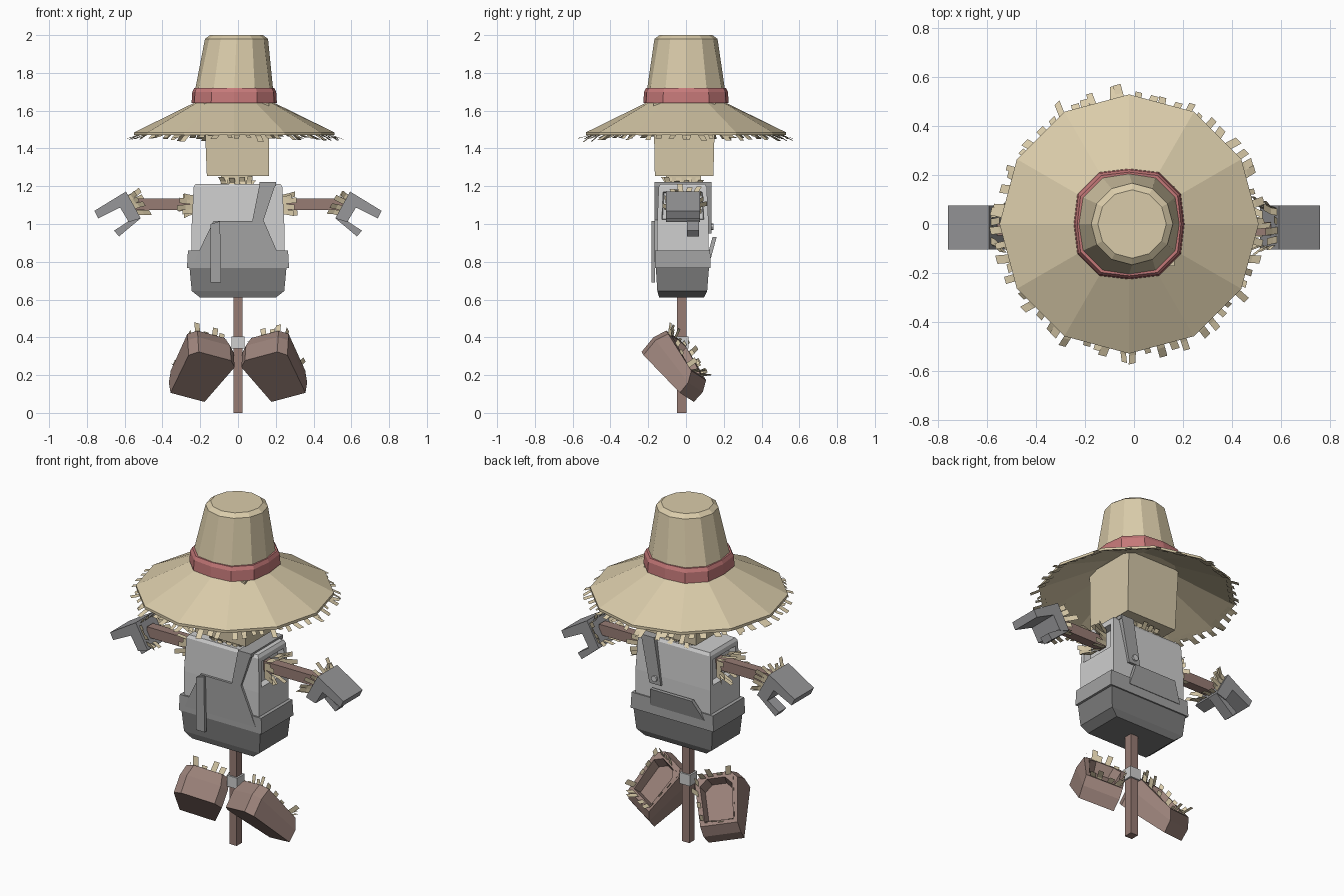
import bpy, bmesh, math, random
from mathutils import Vector as V

if "Cube" in bpy.data.objects:
    bpy.data.objects.remove(bpy.data.objects["Cube"])

random.seed(4)


def mat(name, r, g, b):
    m = bpy.data.materials.new(name)
    m.diffuse_color = (r, g, b, 1)
    m.use_nodes = True
    m.node_tree.nodes["Principled BSDF"].inputs["Base Color"].default_value = m.diffuse_color
    return m


STRAW = mat("straw", .70, .60, .40)
SACK = mat("sackcloth", .66, .57, .39)
RED = mat("red ribbon", .56, .19, .19)
SHIRT = mat("shirt grey", .62, .62, .62)
DENIM = mat("overall grey", .36, .36, .36)
DARK = mat("dark trouser grey", .20, .20, .20)
GLOVE = mat("glove grey", .31, .31, .32)
WOOD = mat("wood", .31, .20, .175)
BOOT = mat("boot leather", .33, .225, .195)


def finish(name, bm, material, fix=True):
    if fix:
        bmesh.ops.recalc_face_normals(bm, faces=bm.faces)
    me = bpy.data.meshes.new(name)
    bm.to_mesh(me)
    bm.free()
    me.materials.append(material)
    ob = bpy.data.objects.new(name, me)
    bpy.context.collection.objects.link(ob)
    return ob


def loft(rings, caps=True, closed=False):
    """Skin a list of equal-length point rings."""
    bm = bmesh.new()
    vs = [[bm.verts.new(p) for p in r] for r in rings]
    n = len(vs[0])
    pairs = list(zip(vs, vs[1:])) + ([(vs[-1], vs[0])] if closed else [])
    for a, b in pairs:
        for i in range(n):
            j = (i + 1) % n
            bm.faces.new((a[i], a[j], b[j], b[i]))
    if caps:
        bm.faces.new(vs[0])
        bm.faces.new(vs[-1])
    bmesh.ops.recalc_face_normals(bm, faces=bm.faces)
    return bm


def rect(x0, x1, y0, y1, z):
    return [V((x0, y0, z)), V((x1, y0, z)), V((x1, y1, z)), V((x0, y1, z))]


def box(name, x0, x1, y0, y1, z0, z1, m):
    return finish(name, loft([rect(x0, x1, y0, y1, z0), rect(x0, x1, y0, y1, z1)]), m)


def prism(name, pts, y0, y1, m, s=1):
    """Front-view outline extruded in depth, s=-1 mirrors it."""
    return finish(name, loft([[V((s * x, y, z)) for x, z in pts] for y in (y0, y1)]), m)


def strip(bm, p, d, w, length, width, bend):
    """One bent blade of straw."""
    d, w = d.normalized(), w.normalized() * width / 2
    mid = p + d * length * .5
    end = p + d * length + bend
    rows = [[bm.verts.new(q - w), bm.verts.new(q + w)] for q in (p, mid, end)]
    for a, b in zip(rows, rows[1:]):
        bm.faces.new((a[0], a[1], b[1], b[0]))


def tuft(name, corners, d, spread, length, width=.028, per_side=4):
    """Blades along a closed outline, pointing along d and fanning outward."""
    bm = bmesh.new()
    c = sum(corners, V()) / len(corners)
    for i, a in enumerate(corners):
        b = corners[(i + 1) % len(corners)]
        for k in range(per_side):
            p = a.lerp(b, (k + random.uniform(.3, .7)) / per_side)
            out = (p - c).normalized()
            strip(bm, p, d + out * spread * random.uniform(.3, 1.2), b - a,
                  length * random.uniform(.6, 1.2), width, out * random.uniform(0, .02))
    return finish(name, bm, STRAW, False)


# Hat: twelve sides, squarish crown base, hollow conical brim
HX = -.02


def hat_ring(r, z, square=1.0, cx=HX):
    out = []
    for i in range(12):
        a = math.radians(30 * i)
        k = r * (square if i % 3 else 1)
        out.append(V((cx + k * math.cos(a), k * math.sin(a), z)))
    return out


finish("hat", loft([hat_ring(.14, 2.0, 1, -.008), hat_ring(.167, 1.98, 1, -.008),
                    hat_ring(.205, 1.72, 1.06), hat_ring(.215, 1.64, 1.08),
                    hat_ring(.53, 1.485), hat_ring(.53, 1.47),
                    hat_ring(.2, 1.62, 1.08)]), STRAW)
finish("hat_band", loft([hat_ring(.19, 1.64, 1.08), hat_ring(.226, 1.64, 1.08),
                         hat_ring(.222, 1.70, 1.08), hat_ring(.212, 1.72, 1.08),
                         hat_ring(.19, 1.72, 1.08)], False, True), RED)

# Ragged straw edge of the brim
bm = bmesh.new()
edge = hat_ring(.525, 1.478)
for i in range(12):
    for k in range(5):
        a, b = edge[i], edge[(i + 1) % 12]
        p = a.lerp(b, (k + random.uniform(.2, .8)) / 5)
        out = (p - V((HX, 0, 1.478))).normalized()
        skew = (b - a).normalized() * random.uniform(-.25, .25)
        strip(bm, p - out * .02, out + skew + V((0, 0, -.45)), b - a,
              random.uniform(.04, .085), random.uniform(.022, .036),
              V((0, 0, random.uniform(-.01, .01))))
finish("brim_fringe", bm, STRAW, False)

# Head and neck
finish("head", loft([rect(-.165, .165, -.165, .145, 1.255),
                     rect(-.18, .165, -.172, .155, 1.64)]), SACK)
box("neck", -.09, .075, -.105, .08, 1.15, 1.27, SACK)
tuft("neck_straw", rect(-.09, .08, -.11, .085, 1.245), V((0, 0, -1)), .35, .06)
tuft("collar_straw", rect(-.1, .09, -.115, .085, 1.2), V((0, 0, 1)), .3, .045)

# Shirt with recessed armholes
bm = loft([rect(-.245, .245, -.153, .12, .8), rect(-.245, .245, -.153, .12, 1.0),
           rect(-.235, .235, -.145, .11, 1.195), rect(-.225, .225, -.135, .1, 1.212)])
holes = [f for f in bm.faces if abs(f.normal.x) > .9 and 1.02 < f.calc_center_median().z < 1.18]
bmesh.ops.inset_individual(bm, faces=holes, thickness=.035, depth=0)
bmesh.ops.inset_individual(bm, faces=holes, thickness=.005, depth=-.04)
finish("shirt", bm, SHIRT, False)

# Overalls: trousers, waist, bib with strap, fallen strap, back strap and flap
finish("trouser_bottom", loft([rect(-.2, .2, -.142, .095, .61), rect(-.245, .245, -.152, .112, .645),
                               rect(-.257, .257, -.16, .122, .772)]), DARK)
finish("waist", loft([rect(-.27, .27, -.165, .13, .768), rect(-.265, .265, -.163, .128, .86)]), DENIM)
prism("bib", [(-.23, .8), (.23, .8), (.2, .87), (.135, 1.02), (.2, 1.215), (.115, 1.215),
              (.075, 1.015), (-.13, 1.015), (-.2, .87)], -.166, -.14, DENIM)
prism("fallen_strap", [(-.145, .69), (-.09, .69), (-.095, 1.015), (-.145, 1.0)], -.182, -.164, DENIM)
box("shoulder_strap", .115, .2, -.166, .132, 1.2, 1.222, DENIM)
prism("back_strap", [(.115, 1.222), (.2, 1.222), (.145, .95), (.07, .95)], .1, .134, DENIM)
prism("strap_button", [(.108 + .018 * math.cos(i * math.pi / 4), .985 + .018 * math.sin(i * math.pi / 4))
                       for i in range(8)], .13, .145, SHIRT)
finish("back_flap", loft([rect(-.21, .14, .11, .132, .82), rect(-.15, .12, .14, .162, .93)]), DENIM)

# Pole, arm stick and knot
box("pole", -.024, .024, -.047, .003, 0, .7, WOOD)
box("arm_stick", -.56, .56, -.047, .008, 1.075, 1.135, WOOD)
box("knot", -.034, .034, -.056, .012, .34, .405, SHIRT)

for s, side in ((-1, "left"), (1, "right")):
    # Glove: bent palm and fingers, with a narrow thumb
    prism(side + "_glove", [(.76, 1.07), (.593, 1.172), (.515, 1.03), (.578, 1.01),
                            (.624, 1.087), (.74, 1.03)], -.105, .075, GLOVE, s)
    prism(side + "_thumb", [(.515, 1.03), (.575, 1.04), (.582, 1.013), (.656, .965),
                            (.63, .934)], .005, .07, GLOVE, s)
    # Straw at wrist and sleeve
    cuff = [V((s * x, y, z)) for x, y, z in
            ((.595, -.085, 1.15), (.595, .06, 1.15), (.535, .06, 1.05), (.535, -.085, 1.05))]
    tuft(side + "_wrist_straw", cuff, V((-s * .9, 0, .35)), .5, .07)
    sleeve = [V((s * .23, y, z)) for y, z in ((-.08, 1.055), (.045, 1.055), (.045, 1.15), (-.08, 1.15))]
    tuft(side + "_sleeve_straw", sleeve, V((s, 0, 0)), .35, .09)

    # Boot: tipped block, sole facing front and down, opening up and back
    l, w, n = V((s * .44, .62, -.66)), V((s * .9, -.37, .24)), V((s * .095, .70, .72))

    def pt(a, b, c):
        return V((s * .122, -.2, .30)) + l * a + w * b + n * c

    def ring(c0, c1, a0, a1, b0, b1):
        k = .04  # clipped toe corners
        return [pt(a0 + k, -b0, c0), pt(a0, -b0 + k, c0), pt(a0, b0 - k, c0),
                pt(a0 + k, b0, c0), pt(a1, b1, c1), pt(a1, -b1, c1)]

    finish(side + "_boot", loft([
        ring(0, 0, 0, .33, .135, .1), ring(.10, .07, -.01, .325, .135, .105),
        ring(.17, .125, .01, .29, .12, .105), ring(.17, .125, .04, .265, .09, .08),
        ring(.11, .08, .05, .255, .08, .07)]), BOOT)
    rim = [pt(.04, -.09, .13), pt(.04, .09, .13), pt(.26, .08, .09), pt(.26, -.08, .09)]
    tuft(side + "_boot_straw", rim, n, .35, .085, .03)
